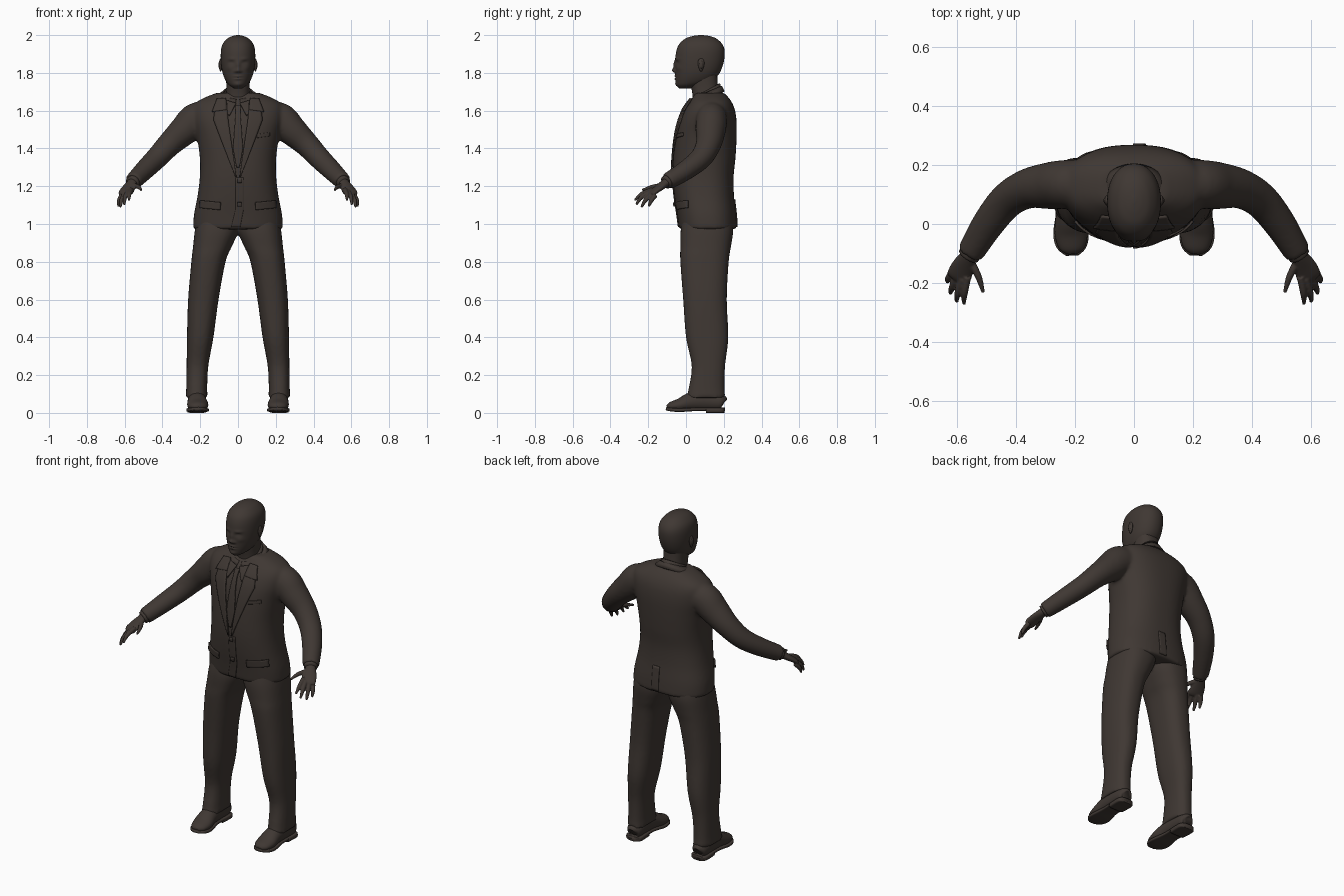
import bpy, bmesh, math
from mathutils import Vector

if "Cube" in bpy.data.objects:
    bpy.data.objects.remove(bpy.data.objects["Cube"])

cloth = bpy.data.materials.new("dark_brown")
cloth.use_nodes = True
cloth.diffuse_color = (0.05, 0.039, 0.033, 1)
cloth.node_tree.nodes["Principled BSDF"].inputs["Base Color"].default_value = cloth.diffuse_color


def finish(name, bm):
    bmesh.ops.recalc_face_normals(bm, faces=bm.faces)
    me = bpy.data.meshes.new(name)
    bm.to_mesh(me)
    bm.free()
    me.materials.append(cloth)
    me.shade_smooth()
    ob = bpy.data.objects.new(name, me)
    bpy.context.collection.objects.link(ob)
    return ob


def refine(rows, k):
    """Catmull-Rom rows between the given rows."""
    out = []
    for i in range(len(rows) - 1):
        a, b, c, d = (rows[max(0, min(len(rows) - 1, i + j))] for j in (-1, 0, 1, 2))
        for s in range(k):
            t = s / k
            out.append([q + 0.5 * t * (r - p + t * (2 * p - 5 * q + 4 * r - w + t * (3 * (q - r) + w - p)))
                        for p, q, r, w in zip(a, b, c, d)])
    return out + [list(rows[-1])]


def unit_ring(n, p):
    for i in range(n):
        c, s = math.cos(math.tau * i / n), math.sin(math.tau * i / n)
        yield math.copysign(abs(c) ** (2 / p), c), math.copysign(abs(s) ** (2 / p), s)


def skin(bm, rings):
    rings = [[bm.verts.new(v) for v in r] for r in rings]
    n = len(rings[0])
    for a, b in zip(rings, rings[1:]):
        for i in range(n):
            bm.faces.new((a[i], a[(i + 1) % n], b[(i + 1) % n], b[i]))
    bm.faces.new(rings[0])
    bm.faces.new(rings[-1])


def loft(bm, rows, n=40, p=2.4, k=5):
    """Upright body from rows of z, x min, x max, y min, y max."""
    skin(bm, [[((x0 + x1) / 2 + c * (x1 - x0) / 2, (y0 + y1) / 2 + s * (y1 - y0) / 2, z)
               for c, s in unit_ring(n, p)] for z, x0, x1, y0, y1 in refine(rows, k)])


def sweep(bm, rows, n=20, p=2, k=5, side=1):
    """Limb from rows of x, y, z, half width, half height."""
    rows = refine(rows, k)
    rings = []
    for i, (x, y, z, a, b) in enumerate(rows):
        t = Vector(rows[min(i + 1, len(rows) - 1)][:3]) - Vector(rows[max(i - 1, 0)][:3])
        t.normalize()
        u = t.cross(Vector((0, 0, 1))).normalized()
        v = u.cross(t)
        pts = [Vector((x, y, z)) + u * a * c + v * b * s for c, s in unit_ring(n, p)]
        rings.append([(q.x * side, q.y, q.z) for q in pts])
    skin(bm, rings)


def fuse(ob, voxel, steps):
    m = ob.modifiers.new("fuse", 'REMESH')
    m.mode, m.voxel_size, m.use_smooth_shade = 'VOXEL', voxel, True
    s = ob.modifiers.new("soften", 'SMOOTH')
    s.factor, s.iterations = 0.5, steps


def mirror(ob):
    m = ob.modifiers.new("mirror", 'MIRROR')
    m.use_mirror_merge = False


# Jacket with sleeves
bm = bmesh.new()
torso = [(.972, .238, -.037, .27), (1.05, .233, -.047, .265), (1.15, .214, -.062, .254), (1.25, .202, -.07, .252),
         (1.35, .202, -.068, .262), (1.46, .217, -.057, .268), (1.54, .235, -.04, .268), (1.6, .24, -.015, .26),
         (1.64, .225, .012, .245), (1.67, .175, .035, .225), (1.695, .11, .05, .2)]
loft(bm, [(z, -w, w, a, b) for z, w, a, b in torso], 64)
sleeve = [(.14, .135, 1.565, .08, .08), (.22, .135, 1.553, .083, .09), (.285, .13, 1.495, .08, .08),
          (.36, .12, 1.425, .068, .066), (.43, .08, 1.35, .061, .058), (.495, 0, 1.285, .055, .052),
          (.555, -.098, 1.225, .046, .045)]
for s in (1, -1):
    sweep(bm, sleeve, 28, side=s)
jacket = finish("jacket", bm)
fuse(jacket, .01, 6)

# Trousers
bm = bmesh.new()
leg = [(1.06, 0, .21, -.01, .235), (.97, -.004, .228, -.028, .25), (.88, .033, .238, -.03, .238),
       (.8, .066, .247, -.03, .226), (.6, .103, .264, -.015, .216), (.4, .13, .27, 0, .224),
       (.25, .157, .272, .03, .207), (.13, .163, .274, .014, .204), (.08, .16, .277, .002, .209)]
loft(bm, leg)
trousers = finish("trousers", bm)
mirror(trousers)
fuse(trousers, .01, 3)

# Shoes: upper, sole and heel
bm = bmesh.new()
sweep(bm, [(.218, .2, .05, .02, .025), (.218, .185, .055, .043, .045), (.218, .1, .065, .048, .055),
           (.216, .03, .06, .05, .05), (.213, -.03, .042, .056, .036), (.211, -.08, .034, .044, .024),
           (.21, -.1, .03, .02, .012)], 24)
sweep(bm, [(.218, .205, .019, .028, .009), (.218, .18, .019, .05, .009), (.217, .06, .019, .046, .009),
           (.214, -.03, .015, .06, .01), (.211, -.08, .018, .05, .01), (.21, -.106, .022, .022, .008)], 24, 5)
sweep(bm, [(.218, .205, .014, .026, .014), (.218, .185, .014, .05, .014), (.218, .105, .014, .048, .014)], 24, 5)
mirror(finish("shoes", bm))

# Hands
bm = bmesh.new()
sweep(bm, [(.545, -.08, 1.235, .03, .026), (.562, -.11, 1.216, .029, .022), (.58, -.145, 1.19, .039, .018),
           (.594, -.178, 1.166, .042, .015), (.6, -.19, 1.157, .034, .01)])
fingers = [((.565, -.18, 1.182), (.575, -.235, 1.158), (.577, -.272, 1.125)),
           ((.582, -.185, 1.172), (.598, -.235, 1.142), (.602, -.264, 1.102)),
           ((.6, -.178, 1.16), (.617, -.215, 1.125), (.623, -.236, 1.088)),
           ((.615, -.162, 1.152), (.63, -.185, 1.122), (.633, -.197, 1.092)),
           ((.555, -.125, 1.205), (.527, -.18, 1.196), (.512, -.232, 1.18))]
for a, b, c in fingers:
    sweep(bm, [(*a, .013, .013), (*b, .0115, .0115), (*c, .006, .006)], 12)
hands = finish("hands", bm)
mirror(hands)
fuse(hands, .004, 2)

# Shirt cuffs
bm = bmesh.new()
sweep(bm, [(.54, -.075, 1.238, .038, .037), (.561, -.108, 1.219, .037, .035)], 24)
mirror(finish("shirt_cuffs", bm))

# Head, with facial features raised and sunk by soft bumps
bm = bmesh.new()
skull = [(1.718, .022, -.035, .03), (1.735, .047, -.049, .085), (1.755, .063, -.054, .135), (1.785, .077, -.056, .168),
         (1.82, .086, -.057, .188), (1.87, .091, -.057, .202), (1.92, .09, -.05, .204), (1.955, .08, -.034, .19),
         (1.982, .056, -.003, .16), (1.995, .03, .035, .125), (2.0, .006, .07, .09)]
loft(bm, [(z, -w, w, a, b) for z, w, a, b in skull], 80, 2.15, 8)
bumps = [(0, 1.813, .016, .011, .011), (0, 1.84, .01, .009, .022), (.014, 1.808, .007, .008, .007),
         (.036, 1.874, .005, .02, .007), (.034, 1.853, -.009, .014, .009), (.034, 1.85, .005, .009, .005),
         (0, 1.782, .006, .019, .005), (0, 1.768, .006, .017, .005), (0, 1.775, -.004, .02, .003),
         (0, 1.738, .006, .02, .012), (.048, 1.825, .004, .016, .014)]
for v in bm.verts:
    if v.co.y < .05:
        x, z = abs(v.co.x), v.co.z
        v.co.y -= sum(d * math.exp(-((x - bx) / sx) ** 2 - ((z - bz) / sz) ** 2) for bx, bz, d, sx, sz in bumps)
finish("head", bm)

# Neck
bm = bmesh.new()
loft(bm, [(1.6, -.07, .07, .04, .185), (1.68, -.063, .063, .035, .175), (1.74, -.062, .062, .025, .168),
          (1.8, -.065, .065, .02, .165)])
finish("neck", bm)

# Ears
bm = bmesh.new()
for size, dx in ((1, 0), (.6, .006)):
    made = bmesh.ops.create_uvsphere(bm, u_segments=16, v_segments=10, radius=1)["verts"]
    for v in made:
        low = .75 + .25 * v.co.z
        v.co = (.092 + dx + .009 * size * v.co.x, .08 + .022 * size * low * v.co.y, 1.842 + .035 * size * v.co.z)
mirror(finish("ears", bm))


# Collars wrapped round the neck, higher at the back
def collar(name, rx0, ry0, z0, rx1, ry1, z1, lift):
    bm = bmesh.new()
    n, prev = 48, None
    for i in range(n + 1):
        a = -math.pi / 2 + .12 + (math.tau - .24) * i / n
        c, s = math.cos(a), math.sin(a)
        cur = [bm.verts.new((rx * c, .105 + ry * s, z + lift * s)) for rx, ry, z in
               ((rx0, ry0, z0), (rx1, ry1, z1))]
        if prev:
            bm.faces.new((prev[0], cur[0], cur[1], prev[1]))
        prev = cur
    finish(name, bm).modifiers.new("thickness", 'SOLIDIFY').thickness = .009


collar("jacket_collar", .118, .1, 1.668, .08, .084, 1.697, .035)
collar("shirt_collar", .082, .088, 1.655, .067, .075, 1.705, .04)


# Flat tailoring pieces laid on the jacket surface
def panel(name, edge_a, edge_b, lift=.004, both=False, back=False, k=10, across=6):
    bm = bmesh.new()
    rows = []
    for (xa, za), (xb, zb) in zip(*(subdivide(e, k) for e in (edge_a, edge_b))):
        rows.append([bm.verts.new((xa + (xb - xa) * j / across, .6 if back else -.4, za + (zb - za) * j / across))
                     for j in range(across + 1)])
    for a, b in zip(rows, rows[1:]):
        for j in range(across):
            bm.faces.new((a[j], a[j + 1], b[j + 1], b[j]))
    ob = finish(name, bm)
    if both:
        mirror(ob)
    w = ob.modifiers.new("lay_on_jacket", 'SHRINKWRAP')
    w.target, w.wrap_method, w.wrap_mode = jacket, 'PROJECT', 'ABOVE_SURFACE'
    w.use_project_y, w.use_positive_direction, w.use_negative_direction = True, not back, back
    w.offset = lift
    t = ob.modifiers.new("thickness", 'SOLIDIFY')
    t.thickness, t.offset = .008, 0


def subdivide(pts, k):
    out = [tuple(a[i] + (b[i] - a[i]) * s / k for i in (0, 1)) for a, b in zip(pts, pts[1:]) for s in range(k)]
    return out + [pts[-1]]


panel("lapels", [(.062, 1.655), (.05, 1.54), (.008, 1.25)], [(.115, 1.645), (.128, 1.55), (.014, 1.25)], .006, True)
panel("upper_lapels", [(.064, 1.66), (.06, 1.6)], [(.11, 1.655), (.135, 1.59)], .009, True)
panel("tie", [(-.014, 1.625), (-.012, 1.59), (-.026, 1.4), (-.008, 1.3)],
      [(.014, 1.625), (.012, 1.59), (.026, 1.4), (.008, 1.3)])
panel("shirt_collar_points", [(.01, 1.635), (.045, 1.57)], [(.06, 1.65), (.055, 1.58)], .006, True)
panel("front_overlap", [(-.012, 1.245), (-.012, 1.08), (-.035, .985)], [(.03, 1.245), (.03, 1.08), (.012, .985)], .001)
panel("pocket_flaps", [(.09, 1.115), (.195, 1.125)], [(.093, 1.075), (.198, 1.085)], .005, True)
panel("breast_pocket", [(.1, 1.475), (.165, 1.485)], [(.1, 1.455), (.165, 1.465)], .002)
panel("back_vent", [(-.004, 1.13), (-.004, .985)], [(.04, 1.13), (.04, .985)], .001, back=True)
for i, z in enumerate((1.23, 1.105)):
    panel("front_button_%d" % (i + 1), [(-.003, z + .011), (-.003, z - .011)], [(.019, z + .011), (.019, z - .011)],
          .009, k=3, across=3)
